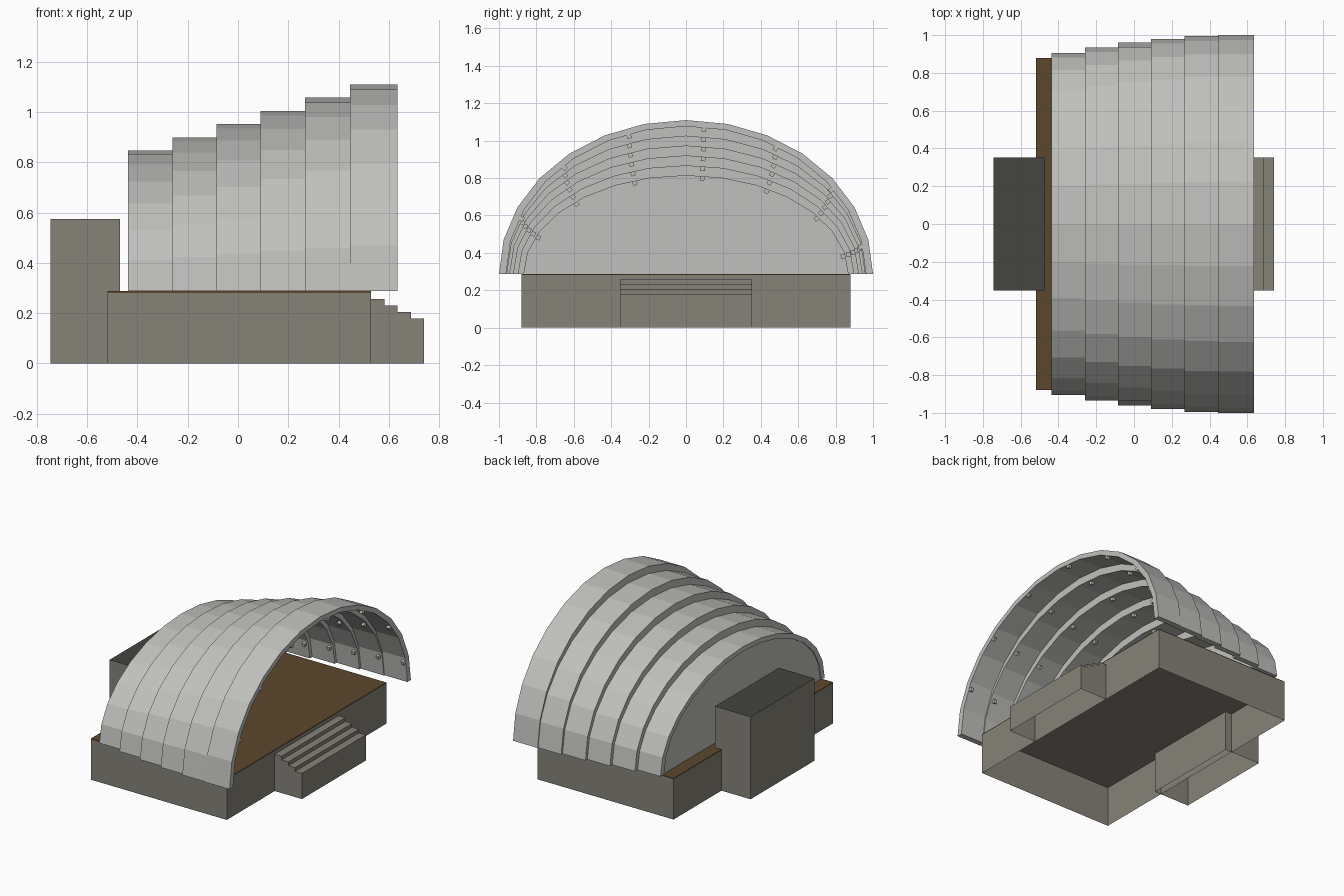
import bpy, bmesh
from math import sin, cos, pi, radians
from mathutils import Matrix

cube = bpy.data.objects.get("Cube")
if cube:
    bpy.data.objects.remove(cube, do_unlink=True)


def material(name, rgb):
    m = bpy.data.materials.new(name)
    m.use_nodes = True
    m.diffuse_color = (*rgb, 1)
    m.node_tree.nodes["Principled BSDF"].inputs["Base Color"].default_value = (*rgb, 1)
    return m


SHELL = material("pale grey shell", (0.53, 0.53, 0.51))
STONE = material("warm grey stone", (0.24, 0.225, 0.19))
WOOD = material("brown floor", (0.105, 0.062, 0.026))
ROOF = material("dark roof", (0.058, 0.06, 0.05))


def finish(name, bm, *mats):
    bmesh.ops.recalc_face_normals(bm, faces=bm.faces)
    mesh = bpy.data.meshes.new(name)
    bm.to_mesh(mesh)
    bm.free()
    for m in mats:
        mesh.materials.append(m)
    ob = bpy.data.objects.new(name, mesh)
    bpy.context.collection.objects.link(ob)
    return ob


def box(name, x, y, z, mats, open_bottom=False):
    """Box from (min, max) pairs; a second material colours the top."""
    bm = bmesh.new()
    bmesh.ops.create_cube(bm, size=1)
    for v in bm.verts:
        v.co = [r[0] if c < 0 else r[1] for c, r in zip(v.co, (x, y, z))]
    bm.normal_update()
    if open_bottom:
        low = [f for f in bm.faces if f.normal.z < -0.5]
        bmesh.ops.delete(bm, geom=low, context="FACES_ONLY")
    for f in bm.faces:
        if f.normal.z > 0.5 and len(mats) > 1:
            f.material_index = 1
    return finish(name, bm, *mats)


# Stage block, hollow underneath, with a thin wooden floor
BASE = 0.287
box("stage_base", (-0.52, 0.53), (-0.88, 0.88), (0, 0.281), [STONE], True)
box("stage_floor", (-0.52, 0.53), (-0.88, 0.88), (0.281, BASE), [WOOD])

# Service building behind the shell
box("back_building", (-0.745, -0.47), (-0.352, 0.352), (0, 0.575), [STONE, ROOF], True)

# Front steps: a stair profile swept across y, open underneath
STEPS = 4
profile = [(0.53, 0)]
for i in range(STEPS):
    z = 0.257 - 0.026 * i
    profile += [(0.53 + 0.0525 * i, z), (0.53 + 0.0525 * (i + 1), z)]
profile.append((0.74, 0))
bm = bmesh.new()
left, right = ([bm.verts.new((x, y, z)) for x, z in profile] for y in (-0.352, 0.352))
bm.faces.new(left)
bm.faces.new(right)
for i in range(len(profile) - 1):
    bm.faces.new((left[i], left[i + 1], right[i + 1], right[i]))
finish("front_steps", bm, STONE)

SEGMENTS = 14


def arch_point(x, size, angle):
    return (x, size[0] * sin(angle), BASE + size[1] * cos(angle))


def arch(name, x0, x1, outer, inner):
    """Solid half-elliptical band; sizes are (half width, height)."""
    bm = bmesh.new()
    loops = []
    for k in range(SEGMENTS + 1):
        a = pi * (k / SEGMENTS - 0.5)
        loops.append([bm.verts.new(arch_point(x, s, a))
                      for x, s in ((x0, outer), (x1, outer), (x1, inner), (x0, inner))])
    for p, q in zip(loops, loops[1:]):
        for j in range(4):
            n = (j + 1) % 4
            bm.faces.new((p[j], p[n], q[n], q[j]))
    bm.faces.new(loops[0])
    bm.faces.new(loops[-1])
    return finish(name, bm, SHELL)


# Six stepped arches growing towards the opening
edges = [-0.437, -0.26, -0.085, 0.09, 0.267, 0.445, 0.635]
widths = [0.905, 0.935, 0.96, 0.98, 0.995, 1.0]
outers = [(w, 0.559 + 0.0528 * i) for i, w in enumerate(widths)]
inners = [(w - 0.038, h - 0.033) for w, h in outers]
for i in range(6):
    arch(f"shell_arch_{i + 1}", edges[i], edges[i + 1], outers[i], inners[i])

# Ribs closing the step between neighbouring arches
for i in range(5):
    x = edges[i + 1]
    big = (inners[i + 1][0] + 0.008, inners[i + 1][1] + 0.008)
    arch(f"shell_rib_{i + 1}", x, x + 0.012, big, inners[i])

# Small clips spaced along the inner edge of every arch
bm = bmesh.new()
for i in range(6):
    for k in range(-3, 4):
        a = radians(5.8 + 24.5 * k)
        size = (inners[i][0] - 0.01, inners[i][1] - 0.01)
        place = (Matrix.Translation(arch_point(edges[i + 1] - 0.012, size, a))
                 @ Matrix.Rotation(-a, 4, "X")
                 @ Matrix.Diagonal((0.02, 0.024, 0.03, 1)))
        bmesh.ops.create_cube(bm, size=1, matrix=place)
finish("arch_clips", bm, SHELL)

# Wall closing the small end of the shell
bm = bmesh.new()
rims = []
for x in (-0.43, -0.418):
    rims.append([bm.verts.new(arch_point(x, inners[0], pi * (k / SEGMENTS - 0.5)))
                 for k in range(SEGMENTS + 1)])
    bm.faces.new(rims[-1])
for k in range(SEGMENTS + 1):
    n = (k + 1) % (SEGMENTS + 1)
    bm.faces.new((rims[0][k], rims[0][n], rims[1][n], rims[1][k]))
finish("back_wall", bm, SHELL)
